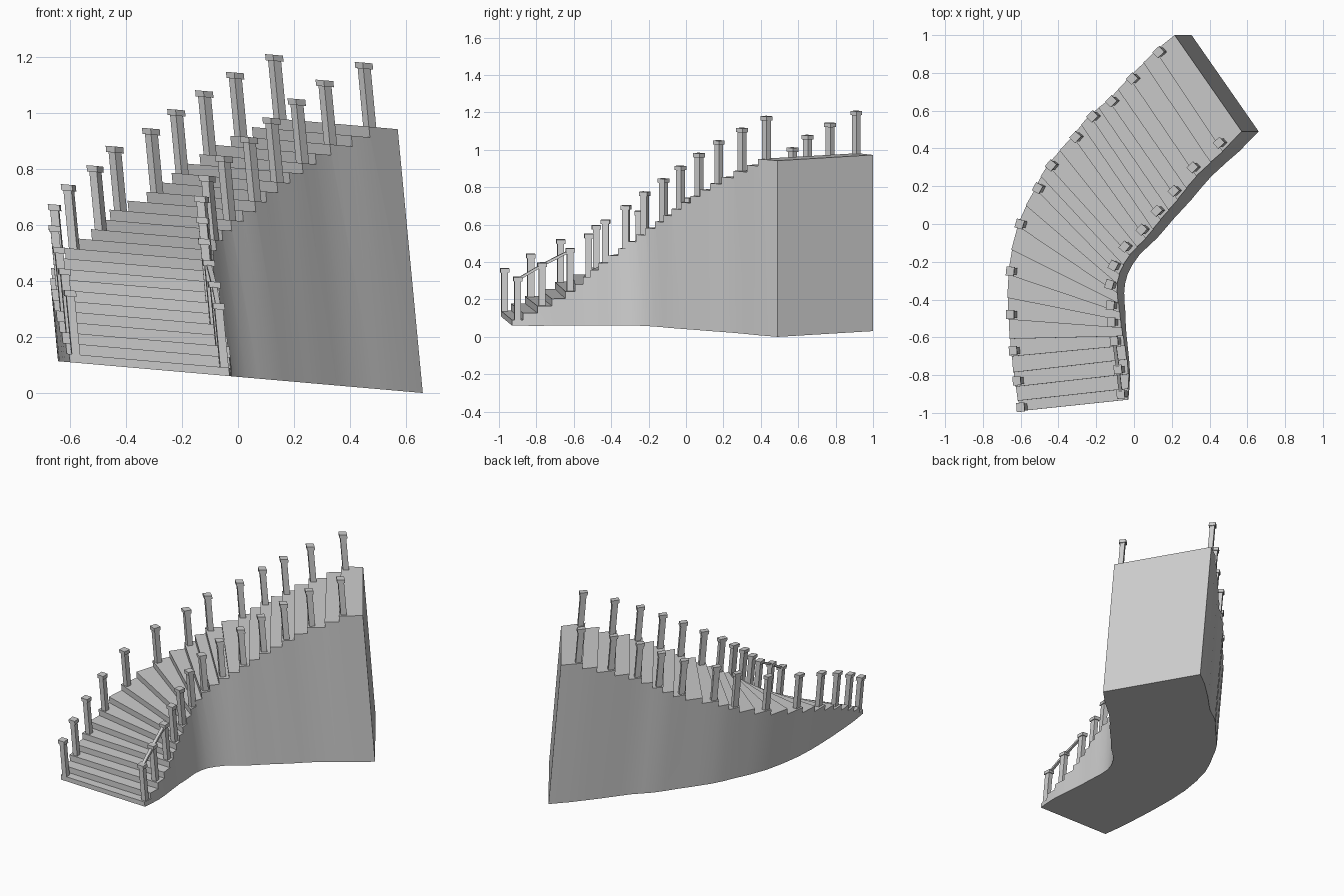
import bpy, bmesh
from mathutils import Vector, Matrix

if "Cube" in bpy.data.objects:
    bpy.data.objects.remove(bpy.data.objects["Cube"])

LEAN, SLOPE, LIFT = 0.095, 0.087, 0.0575   # the whole staircase is slightly skewed
H0, RISE, STEPS = 0.03, 0.038, 24

# Post positions in plan, bottom to top
INNER = [(-.06, -.90), (-.075, -.77), (-.095, -.62), (-.11, -.52), (-.115, -.43), (-.12, -.32),
         (-.10, -.22), (-.04, -.12), (.05, -.03), (.13, .07), (.22, .175), (.32, .30), (.46, .43)]
OUTER = [(-.59, -.97), (-.61, -.83), (-.63, -.67), (-.645, -.48), (-.645, -.25), (-.595, 0),
         (-.50, .19), (-.43, .31), (-.30, .46), (-.21, .57), (-.11, .65), (0, .77), (.14, .91)]


def height(k):
    return H0 + RISE * k


def unskew(pts):
    return [Vector((x + LEAN * (height(2 * i) + .11), y)) for i, (x, y) in enumerate(pts)]


def skewed(v):
    return Vector((v.x - LEAN * v.z, v.y, v.z - SLOPE * v.x + LIFT))


def finish(bm, name, smooth=False):
    for v in bm.verts:
        v.co = skewed(v.co)
    bmesh.ops.recalc_face_normals(bm, faces=bm.faces)
    me = bpy.data.meshes.new(name)
    bm.to_mesh(me)
    bm.free()
    ob = bpy.data.objects.new(name, me)
    bpy.context.collection.objects.link(ob)
    if smooth:
        bpy.ops.object.select_all(action='DESELECT')
        ob.select_set(True)
        bpy.context.view_layer.objects.active = ob
        bpy.ops.object.shade_smooth_by_angle(angle=0.6)
    return ob


def add_box(bm, centre, size, along):
    """Upright box whose local x axis follows the given direction (may be inclined)."""
    x = along.normalized()
    y = Vector((-x.y, x.x, 0)).normalized()
    z = x.cross(y)
    rot = Matrix((x, y, z)).transposed().to_4x4()
    bmesh.ops.create_cube(bm, size=1, matrix=Matrix.Translation(centre) @ rot @ Matrix.Diagonal((*size, 1)))


def subdivide(p):
    """Insert a smooth midpoint between neighbours."""
    out = []
    for i in range(len(p) - 1):
        a, d = p[max(i - 1, 0)], p[min(i + 2, len(p) - 1)]
        out += [p[i], (9 * (p[i] + p[i + 1]) - a - d) / 16]
    return out + [p[-1]]


inner, outer = unskew(INNER), unskew(OUTER)
n = len(inner)
paths = [((inner[min(i + 1, n - 1)] + outer[min(i + 1, n - 1)])
          - (inner[max(i - 1, 0)] + outer[max(i - 1, 0)])).normalized() for i in range(n)]

# Stair edges lie a little outside the posts, risers a little ahead of them
edge_in, edge_out = [], []
for a, b, t in zip(inner, outer, paths):
    w = (a - b).normalized()
    edge_in.append(a + w * .032 - t * .028)
    edge_out.append(b - w * .032 - t * .028)
edge_in[0], edge_out[0] = Vector((-.03, -.93)), Vector((-.60, -.99))
edge_in = subdivide(edge_in) + [Vector((.66, .49))]
edge_out = subdivide(edge_out) + [Vector((.305, 1.0))]

# Solid stair body with flat underside
bm = bmesh.new()
bottom = [[bm.verts.new((p.x, p.y, 0)) for p in e] for e in (edge_in, edge_out)]
front, back = [[], []], [[], []]
for s, e in enumerate((edge_in, edge_out)):
    for k in range(STEPS + 1):
        front[s].append(bm.verts.new((e[k].x, e[k].y, height(k))))
        back[s].append(bm.verts.new((e[k + 1].x, e[k + 1].y, height(k))))
for k in range(STEPS + 1):
    bm.faces.new((front[0][k], back[0][k], back[1][k], front[1][k]))               # tread
    low = back if k else bottom
    j = k - 1 if k else 0
    bm.faces.new((low[0][j], front[0][k], front[1][k], low[1][j]))                 # riser
    bm.faces.new((bottom[0][k], bottom[0][k + 1], bottom[1][k + 1], bottom[1][k]))  # underside
    for s in (0, 1):                                                               # side walls
        loop = [bottom[s][k], bottom[s][k + 1], back[s][k], front[s][k]]
        bm.faces.new(loop + ([back[s][k - 1]] if k else []))
bm.faces.new((bottom[0][-1], back[0][-1], back[1][-1], bottom[1][-1]))             # end wall
finish(bm, "stair_body", True)

# Posts with small caps on both sides
for name, pts in (("inner_posts", inner), ("outer_posts", outer)):
    bm = bmesh.new()
    for i, p in enumerate(pts):
        z, t = height(2 * i), paths[i].to_3d()
        add_box(bm, Vector((p.x, p.y, z + .10)), (.036, .03, .22), t)
        add_box(bm, Vector((p.x, p.y, z + .218)), (.048, .042, .022), t)
    finish(bm, name)

# Short handrail joining the first three inner posts
bm = bmesh.new()
for i in range(2):
    a = Vector((*inner[i], height(2 * i) + .215))
    b = Vector((*inner[i + 1], height(2 * i + 2) + .215))
    add_box(bm, (a + b) / 2, ((b - a).length, .018, .014), b - a)
finish(bm, "handrail")
